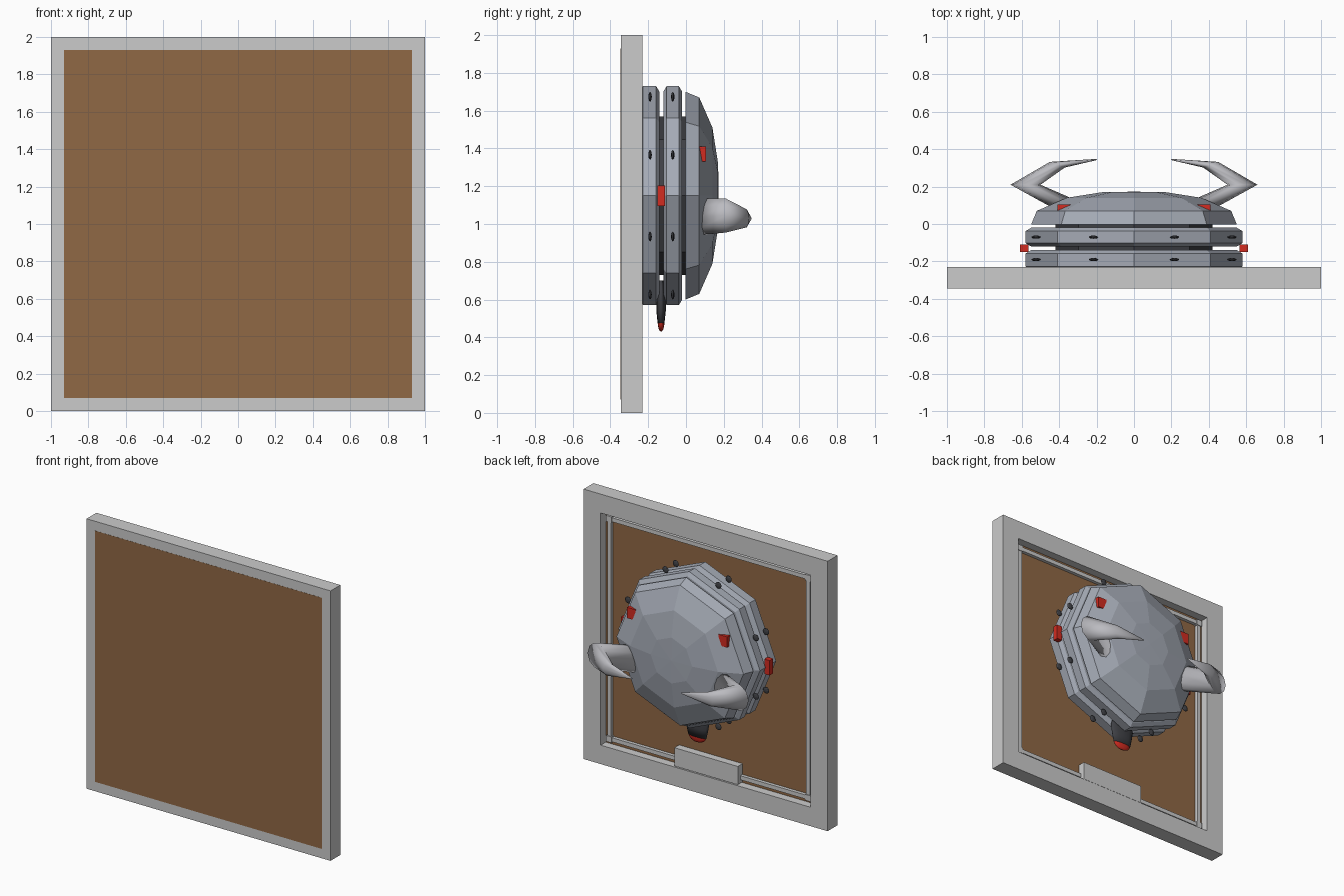
import bpy, bmesh
from math import sin, cos, pi, radians
from mathutils import Vector

if "Cube" in bpy.data.objects:
    bpy.data.objects.remove(bpy.data.objects["Cube"])

def material(name, rgb):
    m = bpy.data.materials.new(name)
    m.diffuse_color = (*rgb, 1)
    m.use_nodes = True
    m.node_tree.nodes["Principled BSDF"].inputs["Base Color"].default_value = m.diffuse_color
    return m

BROWN = material("brown_board", (0.28, 0.14, 0.06))
STEEL = material("blue_steel", (0.38, 0.41, 0.47))
HORN = material("horn_grey", (0.5, 0.5, 0.53))
DARK = material("dark_metal", (0.05, 0.052, 0.06))
RED = material("red", (0.65, 0.025, 0.015))
CZ = 1.15  # height of the head axis

def finish(name, bm, mat=None, smooth=False):
    bmesh.ops.recalc_face_normals(bm, faces=bm.faces)
    me = bpy.data.meshes.new(name)
    bm.to_mesh(me)
    bm.free()
    ob = bpy.data.objects.new(name, me)
    bpy.context.collection.objects.link(ob)
    if mat:
        me.materials.append(mat)
    if smooth:
        for p in me.polygons:
            p.use_smooth = True
    return ob

def box(name, x0, x1, y0, y1, z0, z1, mat=None):
    bm = bmesh.new()
    bmesh.ops.create_cube(bm, size=1)
    for v in bm.verts:
        v.co = ((x0 + x1) / 2 + v.co.x * (x1 - x0),
                (y0 + y1) / 2 + v.co.y * (y1 - y0),
                (z0 + z1) / 2 + v.co.z * (z1 - z0))
    return finish(name, bm, mat)

def loft(name, rings, mat, smooth=False):
    """Skin a list of equal-length point rings and cap both ends."""
    bm = bmesh.new()
    vs = [[bm.verts.new(p) for p in r] for r in rings]
    n = len(vs[0])
    for a, b in zip(vs, vs[1:]):
        for i in range(n):
            j = (i + 1) % n
            bm.faces.new((a[i], a[j], b[j], b[i]))
    bm.faces.new(vs[0])
    bm.faces.new(vs[-1])
    return finish(name, bm, mat, smooth)

def lathe(name, profile, mat, n=8):
    """Revolve (radius, y) points around the head axis."""
    return loft(name, [[(r * cos(2 * pi * i / n), y, CZ + r * sin(2 * pi * i / n))
                        for i in range(n)] for r, y in profile], mat)

def ellipsoid(name, c, s, mat, u=8, v=6, smooth=False):
    bm = bmesh.new()
    bmesh.ops.create_uvsphere(bm, u_segments=u, v_segments=v, radius=1)
    for p in bm.verts:
        p.co = [c[k] + p.co[k] * s[k] for k in range(3)]
    return finish(name, bm, mat, smooth)

# picture-frame surround: square tube with an open middle
def square(h, y):
    return [(-h, y, 1 - h), (h, y, 1 - h), (h, y, 1 + h), (-h, y, 1 + h)]

bm = bmesh.new()
loops = [[bm.verts.new(p) for p in square(h, y)]
         for h, y in ((1, -0.345), (1, -0.23), (0.86, -0.23), (0.86, -0.345))]
for k in range(4):
    a, b = loops[k], loops[(k + 1) % 4]
    for i in range(4):
        j = (i + 1) % 4
        bm.faces.new((a[i], a[j], b[j], b[i]))
finish("frame", bm)

# backing board, slightly proud of the frame
box("backing_board", -0.93, 0.93, -0.346, -0.29, 0.07, 1.93, BROWN)

# inner trim bars and corner blocks
for s in (-1, 1):
    c = s * 0.815
    box("trim_upright", c - 0.015, c + 0.015, -0.295, -0.265, 0.185, 1.815)
    box("trim_rail", -0.815, 0.815, -0.295, -0.265, 1 + c - 0.015, 1 + c + 0.015)
    for t in (-1, 1):
        d = 1 + t * 0.815
        box("trim_corner", c - 0.022, c + 0.022, -0.295, -0.26, d - 0.022, d + 0.022)

# blank plate at the bottom
box("name_plate", -0.26, 0.26, -0.29, -0.235, 0.145, 0.28)

# head: dark core, two chamfered bands, faceted dome
lathe("head_core", [(0.42, -0.295), (0.42, 0.01)], DARK)
for y0, y1 in ((-0.245, -0.14), (-0.12, -0.02)):
    lathe("head_band", [(0.55, y0), (0.58, y0 + 0.018), (0.58, y1 - 0.018), (0.55, y1)], STEEL)
lathe("head_dome", [(0.55, -0.003), (0.52, 0.07), (0.36, 0.14), (0.17, 0.17), (0.002, 0.173)], STEEL)

# rivets in the middle of every band facet
for y in (-0.19, -0.07):
    for k in range(8):
        a = radians(22.5 + 45 * k)
        ellipsoid("rivet", (0.567 * cos(a), y, CZ + 0.567 * sin(a)), (0.025, 0.009, 0.025), DARK)

# horns, eyes and side lamps, mirrored
HORN_PATH = [  # centre x, y, z, in-plane half-width vector x, y, half height
    (0.36, 0.10, 1.04, 0.055, -0.025, 0.10),
    (0.58, 0.21, 1.045, 0.08, 0.0, 0.095),
    (0.41, 0.317, 1.03, 0.04, 0.015, 0.05),
    (0.20, 0.345, 1.03, 0.003, 0.003, 0.004)]
for s in (-1, 1):
    rings = []
    for x, y, z, wx, wy, h in HORN_PATH:
        rings.append([(s * (x + wx * cos(2 * pi * i / 10)), y + wy * cos(2 * pi * i / 10),
                       z + h * sin(2 * pi * i / 10)) for i in range(10)])
    # flat-width rings get true depth at the root
    loft("horn", rings, HORN, True)
    x = s * 0.375
    box("eye", x - 0.035, x + 0.035, 0.06, 0.105, 1.33, 1.41, RED)
    x = s * 0.587
    box("side_lamp", x - 0.022, x + 0.022, -0.15, -0.11, 1.095, 1.205, RED)

# chin nozzle with a red tip
def oval(z, rx, ry):
    return [(rx * cos(2 * pi * i / 12), -0.132 + ry * sin(2 * pi * i / 12), z) for i in range(12)]

loft("chin_nozzle", [oval(0.70, 0.07, 0.012), oval(0.60, 0.10, 0.025),
                     oval(0.54, 0.09, 0.025), oval(0.475, 0.075, 0.018)], DARK, True)
ellipsoid("chin_tip", (0, -0.132, 0.48), (0.073, 0.018, 0.05), RED, 12, 8, True)
